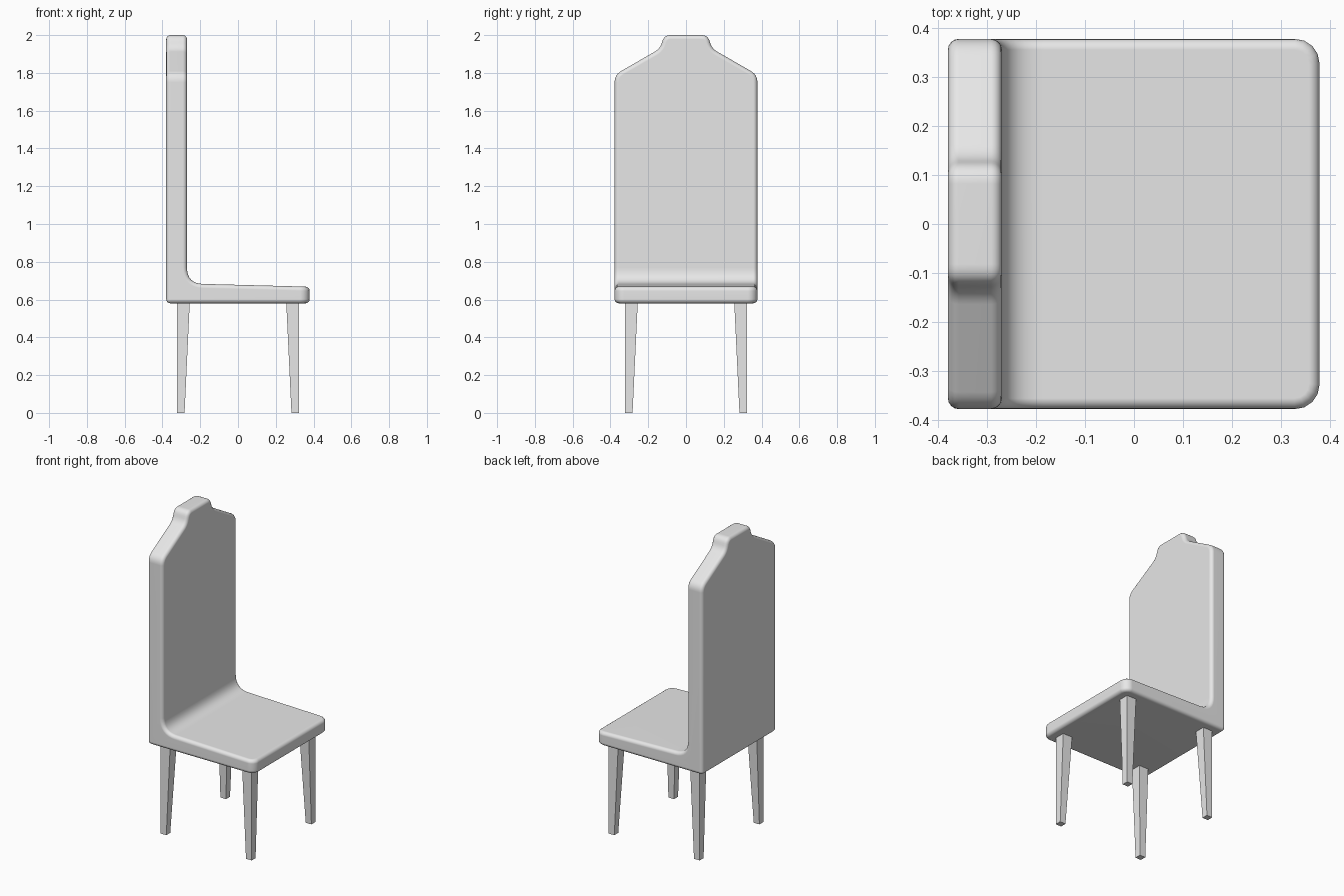
import bpy, bmesh, math
from mathutils import Vector

if "Cube" in bpy.data.objects:
    bpy.data.objects.remove(bpy.data.objects["Cube"], do_unlink=True)

# One plain grey for the whole chair
grey = bpy.data.materials.new("plain grey")
grey.use_nodes = True
grey.diffuse_color = (0.8, 0.8, 0.8, 1)
grey.node_tree.nodes["Principled BSDF"].inputs["Base Color"].default_value = (0.8, 0.8, 0.8, 1)


def add_object(name, bm):
    bmesh.ops.recalc_face_normals(bm, faces=bm.faces[:])
    mesh = bpy.data.meshes.new(name)
    bm.to_mesh(mesh)
    bm.free()
    mesh.materials.append(grey)
    obj = bpy.data.objects.new(name, mesh)
    bpy.context.collection.objects.link(obj)
    return obj


def rounded(corners, steps=6):
    """Outline from (u, v, rounding) corners, each softened by a short curve."""
    points = []
    for i, (u, v, r) in enumerate(corners):
        p = Vector((u, v))
        if not r:
            points.append(p)
            continue
        before = Vector(corners[i - 1][:2])
        after = Vector(corners[(i + 1) % len(corners)][:2])
        a = p + (before - p).normalized() * r
        b = p + (after - p).normalized() * r
        for k in range(steps + 1):
            t = k / steps
            points.append(a * (1 - t) ** 2 + p * 2 * t * (1 - t) + b * t ** 2)
    return points


def prism(name, outline, place, depth):
    """Extrude an outline through a depth vector."""
    bm = bmesh.new()
    face = bm.faces.new([bm.verts.new(place(p)) for p in outline])
    grown = bmesh.ops.extrude_face_region(bm, geom=[face])["geom"]
    moved = [g for g in grown if isinstance(g, bmesh.types.BMVert)]
    bmesh.ops.translate(bm, verts=moved, vec=depth)
    return add_object(name, bm)


# Side profile: seat and tall back joined by a soft inner curve
side = rounded([(-0.38, 0.58, 0), (0.379, 0.58, 0), (0.379, 0.668, 0),
                (-0.27, 0.685, 0.085), (-0.27, 2.2, 0), (-0.38, 2.2, 0)], 8)
body = prism("seat_and_back", side, lambda p: (p.x, -0.6, p.y), (0, 1.2, 0))

# Back outline: sloping shoulders and a raised crest, mirrored
half = [(0.378, 0.4, 0), (0.378, 1.79, 0.04), (0.138, 1.928, 0.03), (0.115, 2.0, 0.033)]
outline = rounded(half + [(-y, z, r) for y, z, r in reversed(half)])
cutter = prism("outline_cutter", outline, lambda p: (-0.6, p.x, p.y), (1.2, 0, 0))
cutter.hide_render = True

# Keep the overlap of the two shapes
mod = body.modifiers.new("outline", 'BOOLEAN')
mod.operation, mod.solver, mod.object = 'INTERSECT', 'EXACT', cutter
bpy.context.view_layer.update()
cut_mesh = bpy.data.meshes.new_from_object(
    body.evaluated_get(bpy.context.evaluated_depsgraph_get()))
body.modifiers.clear()
bpy.data.objects.remove(cutter, do_unlink=True)

# Round the seat's front corners, then soften every remaining hard edge
bm = bmesh.new()
bm.from_mesh(cut_mesh)
bmesh.ops.remove_doubles(bm, verts=bm.verts[:], dist=0.0005)
corners = [e for e in bm.edges if all(v.co.x > 0.37 for v in e.verts)
           and abs(e.verts[0].co.z - e.verts[1].co.z) > 0.05]
bmesh.ops.bevel(bm, geom=corners, offset=0.05, segments=4, profile=0.5, affect='EDGES')
hard = [e for e in bm.edges if e.calc_face_angle(0) > math.radians(35)]
bmesh.ops.bevel(bm, geom=hard, offset=0.022, segments=4, profile=0.5, affect='EDGES')
bmesh.ops.recalc_face_normals(bm, faces=bm.faces[:])
bm.to_mesh(body.data)
bm.free()
bpy.data.meshes.remove(cut_mesh)

bpy.ops.object.select_all(action='DESELECT')
body.select_set(True)
bpy.context.view_layer.objects.active = body
bpy.ops.object.shade_smooth_by_angle(angle=math.radians(40))
body.modifiers.new("even shading", 'WEIGHTED_NORMAL').keep_sharp = True

# Four square legs, straight outside and tapering on the inside
for x_name, sx in (("front", 1), ("back", -1)):
    for y_name, sy in (("left", 1), ("right", -1)):
        bm = bmesh.new()
        bmesh.ops.create_cube(bm, size=1)
        for v in bm.verts:
            top = v.co.z > 0
            inner = 0.255 if top else 0.283
            v.co = (sx * (0.323 if v.co.x > 0 else inner),
                    sy * (0.323 if v.co.y > 0 else inner),
                    0.595 if top else 0)
        add_object(f"{x_name}_{y_name}_leg", bm)
